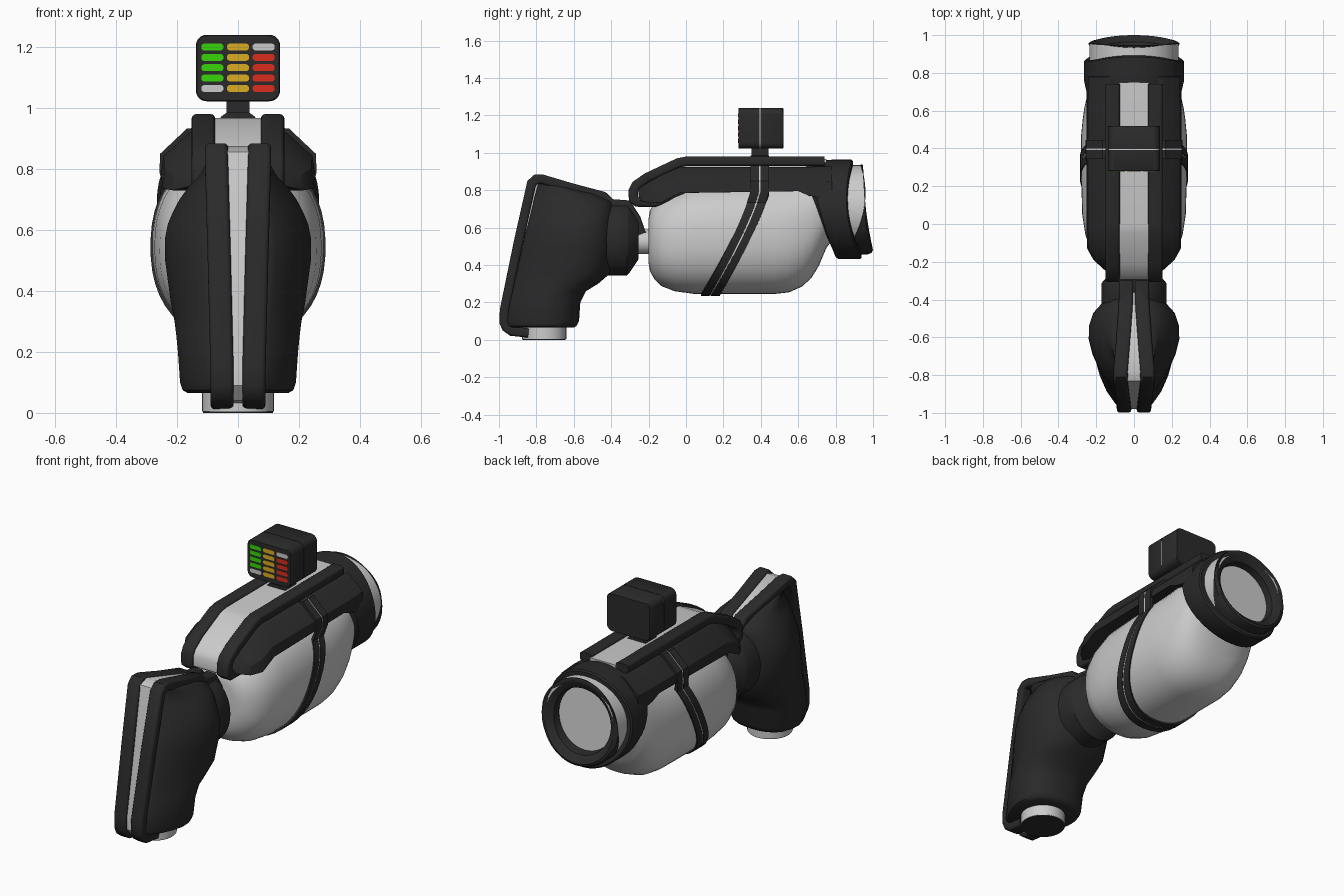
import bpy, bmesh, math
from mathutils import Vector

if "Cube" in bpy.data.objects:
    bpy.data.objects.remove(bpy.data.objects["Cube"])


def material(name, rgb):
    m = bpy.data.materials.new(name)
    m.diffuse_color = (*rgb, 1)
    m.use_nodes = True
    m.node_tree.nodes["Principled BSDF"].inputs["Base Color"].default_value = m.diffuse_color
    return m


DARK = material("dark", (0.023, 0.023, 0.023))
GREEN = material("green", (0.04, 0.66, 0.003))
YELLOW = material("yellow", (0.72, 0.42, 0.015))
RED = material("red", (0.7, 0.025, 0.012))


def loft(name, sections, mat=None, bevel=0, ring=False, caps=True):
    """Skin a list of equal-length closed sections."""
    bm = bmesh.new()
    rows = [[bm.verts.new(p) for p in s] for s in sections]
    n = len(rows[0])
    pairs = list(zip(rows, rows[1:])) + ([(rows[-1], rows[0])] if ring else [])
    for a, b in pairs:
        for i in range(n):
            j = (i + 1) % n
            bm.faces.new((a[i], a[j], b[j], b[i]))
    if caps and not ring:
        bm.faces.new(rows[0])
        bm.faces.new(rows[-1])
    bmesh.ops.recalc_face_normals(bm, faces=bm.faces)
    me = bpy.data.meshes.new(name)
    bm.to_mesh(me)
    bm.free()
    ob = bpy.data.objects.new(name, me)
    bpy.context.collection.objects.link(ob)
    if mat:
        me.materials.append(mat)
    bpy.ops.object.select_all(action='DESELECT')
    ob.select_set(True)
    bpy.context.view_layer.objects.active = ob
    bpy.ops.object.shade_smooth_by_angle(angle=math.radians(38))
    if bevel:
        b = ob.modifiers.new("bevel", 'BEVEL')
        b.width, b.segments, b.limit_method = bevel, 3, 'ANGLE'
    return ob


def spow(v, e):
    return math.copysign(abs(v) ** e, v)


def oval(y, zb, zt, w, e=2.0, n=48):
    """Superellipse section across the y axis."""
    c, r = (zb + zt) / 2, (zt - zb) / 2
    angs = [2 * math.pi * i / n for i in range(n)]
    return [(w * spow(math.sin(a), 2 / e), y, c + r * spow(math.cos(a), 2 / e)) for a in angs]


def lens_ring(r, top, side, bot, zc=0.698, n=56):
    """Circle whose depth varies between its top, sides and bottom."""
    A, B = ((top + bot) / 2 + side) / 2, (top - bot) / 2
    C = A - side
    out = []
    for i in range(n):
        a = 2 * math.pi * i / n
        out.append((r * math.sin(a), A + B * math.cos(a) + C * math.cos(2 * a), zc + r * math.cos(a)))
    return out


def plate(name, profile, x0, x1, mat=None, bevel=0):
    return loft(name, [[(x, y, z) for y, z in profile] for x in (x0, x1)], mat, bevel)


def round_rect(cx, cz, w, h, r, y, k=6):
    pts = []
    for q, (sx, sz) in enumerate([(1, 1), (-1, 1), (-1, -1), (1, -1)]):
        for i in range(k + 1):
            a = math.pi / 2 * (q + i / k)
            pts.append((cx + sx * (w / 2 - r) + r * math.cos(a), y,
                        cz + sz * (h / 2 - r) + r * math.sin(a)))
    return pts


def ribbon(name, path, width, thick, mat, side=1, r=0.015):
    """Rounded strip following (y, z, inner x) points, thickened inwards."""
    secs = []
    pts = [Vector(p[:2]) for p in path]
    for i, (y, z, x) in enumerate(path):
        t0 = (pts[i] - pts[max(i - 1, 0)]).normalized()
        t1 = (pts[min(i + 1, len(pts) - 1)] - pts[i]).normalized()
        t = (t0 + t1).normalized()
        k = 1 / max(t.dot(t1 if i == 0 else t0), 0.6)
        # the section lies in x and along the inward normal (-t.y, t.x)
        secs.append([(side * px, y - t.y * d * k, z + t.x * d * k)
                     for px, _, d in round_rect(x + width / 2, thick / 2, width, thick, r, 0, 4)])
    return loft(name, secs, mat)


# main body
body = [(-.2, .41, .65, .12), (-.193, .37, .69, .16), (-.17, .325, .73, .195), (-.13, .287, .76, .23),
        (-.06, .26, .80, .257), (.05, .245, .84, .274), (.25, .245, .85, .28), (.47, .245, .86, .28),
        (.55, .254, .87, .272), (.62, .285, .89, .262), (.67, .33, .9, .25), (.71, .395, .91, .238),
        (.75, .49, .91, .22), (.8, .56, .9, .18)]
loft("body", [oval(*s, e=2.3) for s in body])

# upper shell
shell = []
for y, w, zb, zt in [(-.25, .15, .745, .83), (-.19, .215, .73, .86), (-.13, .248, .735, .885), (-.03, .252, .785, .925),
                     (.6, .252, .795, .925), (.66, .252, .77, .925), (.78, .25, .75, .93)]:
    half = [(w, zb), (w - .008, zt - .082), (w - .09, zt - .008), (w - .11, zt)]
    shell.append([(x, y, z) for x, z in half] + [(-x, y, z) for x, z in reversed(half)])
loft("upper_shell", shell, DARK, 0.008)

# top rails with the light strip between them
rail = [(.74, .98), (0, .98), (-.05, .97), (-.22, .89), (-.285, .845), (-.308, .80), (-.305, .74),
        (-.27, .712), (-.165, .71), (-.08, .745), (.02, .79)]
for s, tag in ((1, "right"), (-1, "left")):
    ribbon("top_rail_" + tag, [(y, z, .075) for y, z in rail], .077, .05, DARK, s)
strip = [(.75, .967), (0, .967), (-.05, .957), (-.21, .88), (-.275, .835), (-.295, .80), (-.292, .745),
         (-.262, .725), (-.165, .722), (-.08, .757), (.02, .81), (.75, .9)]
plate("top_strip", strip, -.08, .08)

# strap round the body: two dark bands and a light seam
half = []
for i in range(17):
    a = math.pi * (1 - i / 16 * .69)
    half.append((.287 * spow(math.sin(a), 2 / 2.3), .546 + .311 * spow(math.cos(a), 2 / 2.3)))
half += [(.258, .79), (.255, .85), (.167, .933), (0, .94)]
outline = half + [(-x, z) for x, z in reversed(half[1:-1])]


def strap_y(z):
    if z > .8:
        return .395
    return .395 - .265 * ((.8 - z) / .565) ** 1.25


def strap(name, y0, y1, lift, mat=None):
    secs = []
    for x, z in outline:
        y, f = strap_y(z), 1 + lift
        X, Z = x * f, .58 + (z - .58) * f
        ix, iz = x * .93, .58 + (z - .58) * .93
        secs.append([(X, y + y0, Z), (X, y + y1, Z), (ix, y + y1, iz), (ix, y + y0, iz)])
    loft(name, secs, mat, ring=True)


strap("strap_rear", -.05, -.004, 0, DARK)
strap("strap_front", .004, .05, 0, DARK)
strap("strap_seam", -.005, .005, -.006)

# lens housing
loft("lens_collar", [lens_ring(*r) for r in [(.228, .62, .695, .79), (.255, .66, .715, .80), (.266, .79, .765, .815),
     (.266, .885, .86, .93), (.258, .893, .867, .938), (.225, .893, .867, .938)]], DARK, caps=False)
loft("lens_tube", [lens_ring(*r) for r in [(.236, .66, .73, .82), (.236, .94, .953, .92), (.215, .94, .953, .92)]],
     caps=False)
loft("lens_rim", [lens_ring(*r) for r in [(.22, .925, .945, .84), (.24, .935, .952, .85), (.241, .943, .957, .972),
     (.232, .947, .962, .993), (.218, .946, .962, 1.0), (.18, .925, .935, .965), (.172, .87, .88, .9)]], DARK, caps=False)
loft("lens_glass", [lens_ring(.178, .86, .86, .86), lens_ring(.178, .885, .895, .915)])

# display box, its stem and indicator pills
for tag, ys in (("front", (.28, .284, .393)), ("back", (.52, .516, .397))):
    loft("display_" + tag, [round_rect(0, 1.131, .276 - d, .218 - d, .035, y) for y, d in zip(ys, (.006, 0, 0))], DARK)
loft("display_seam", [round_rect(0, 1.131, .272, .214, .033, y) for y in (.388, .402)])
plate("display_stem", [(.35, .96), (.44, .96), (.44, 1.04), (.35, 1.04)], -.037, .037, DARK)
loft("stem_foot", [[(x, y, z) for x, z in [(.06, .96), (.055, .972), (.037, .985), (-.037, .985), (-.055, .972),
                                           (-.06, .96)]] for y in (.345, .445)], DARK)
for c in range(3):
    for r in range(5):
        mat = [None if r == 4 else GREEN, YELLOW, None if r == 0 else RED][c]
        loft("indicator_%d_%d" % (c, r), [round_rect(.084 * (c - 1), 1.2 - .034 * r, .073, .023, .011, y)
                                          for y in (.278, .3)], mat)

# neck joining the grip to the body
loft("neck_collar", [oval(*s) for s in [(-.46, .345, .74, .175), (-.39, .345, .74, .172), (-.315, .345, .74, .172),
                                        (-.305, .355, .735, .165), (-.255, .43, .66, .115)]], DARK)
loft("neck_pin", [oval(-.28, .46, .59, .066), oval(-.15, .46, .59, .066)])

# grip
shape = [(-1, .4), (-.93, .52), (-.6, .76), (-.25, .92), (.05, 1), (.35, .99), (.62, .9), (.82, .72), (.95, .45), (1, .18)]
grip = []
for z, y0, y1, w in [(.065, -.935, -.6, .165), (.075, -.955, -.585, .182), (.1, -.965, -.572, .19), (.2, -.945, -.565, .197),
                     (.26, -.93, -.535, .203), (.3, -.92, -.47, .208), (.36, -.905, -.40, .22), (.5, -.875, -.38, .239),
                     (.57, -.86, -.38, .24), (.62, -.845, -.38, .23), (.66, -.835, -.38, .213), (.7, -.825, -.38, .192),
                     (.74, -.815, -.39, .163), (.78, -.805, -.47, .125), (.853, -.785, -.76, .085)]:
    c, h = (y0 + y1) / 2, (y1 - y0) / 2
    grip.append([(w * f, c + h * u, z) for u, f in shape] + [(-w * f, c + h * u, z) for u, f in reversed(shape)])
loft("grip", grip, DARK)

# grip ribs with the tapering light strip between them
rib = [(-.215, .575, .004), (-.245, .66, .004), (-.30, .745, .004), (-.39, .752, .004), (-.43, .79, .006),
       (-.6, .835, .018), (-.765, .884, .032), (-.81, .884, .033), (-.848, .85, .033), (-.92, .53, .024),
       (-.995, .165, .015), (-.998, .09, .014), (-.98, .05, .014), (-.94, .022, .014), (-.845, .012, .014)]
for s, tag in ((1, "right"), (-1, "left")):
    ribbon("grip_rib_" + tag, rib, .076, .05, DARK, s)
plate("grip_strip", [(-.31, .735), (-.39, .742), (-.435, .78), (-.6, .826), (-.78, .875), (-.832, .855), (-.98, .16),
                     (-.98, .09), (-.935, .04), (-.85, .03), (-.75, .1), (-.6, .6)], -.036, .036)

# grip foot
for name, z0, z1, r, mat in (("grip_foot", .004, .1, .118, None), ("foot_base", 0, .006, .115, DARK)):
    loft(name, [[(r * math.cos(i * math.pi / 20), -.758 + r * math.sin(i * math.pi / 20), z) for i in range(40)]
                for z in (z0, z1)], mat)
